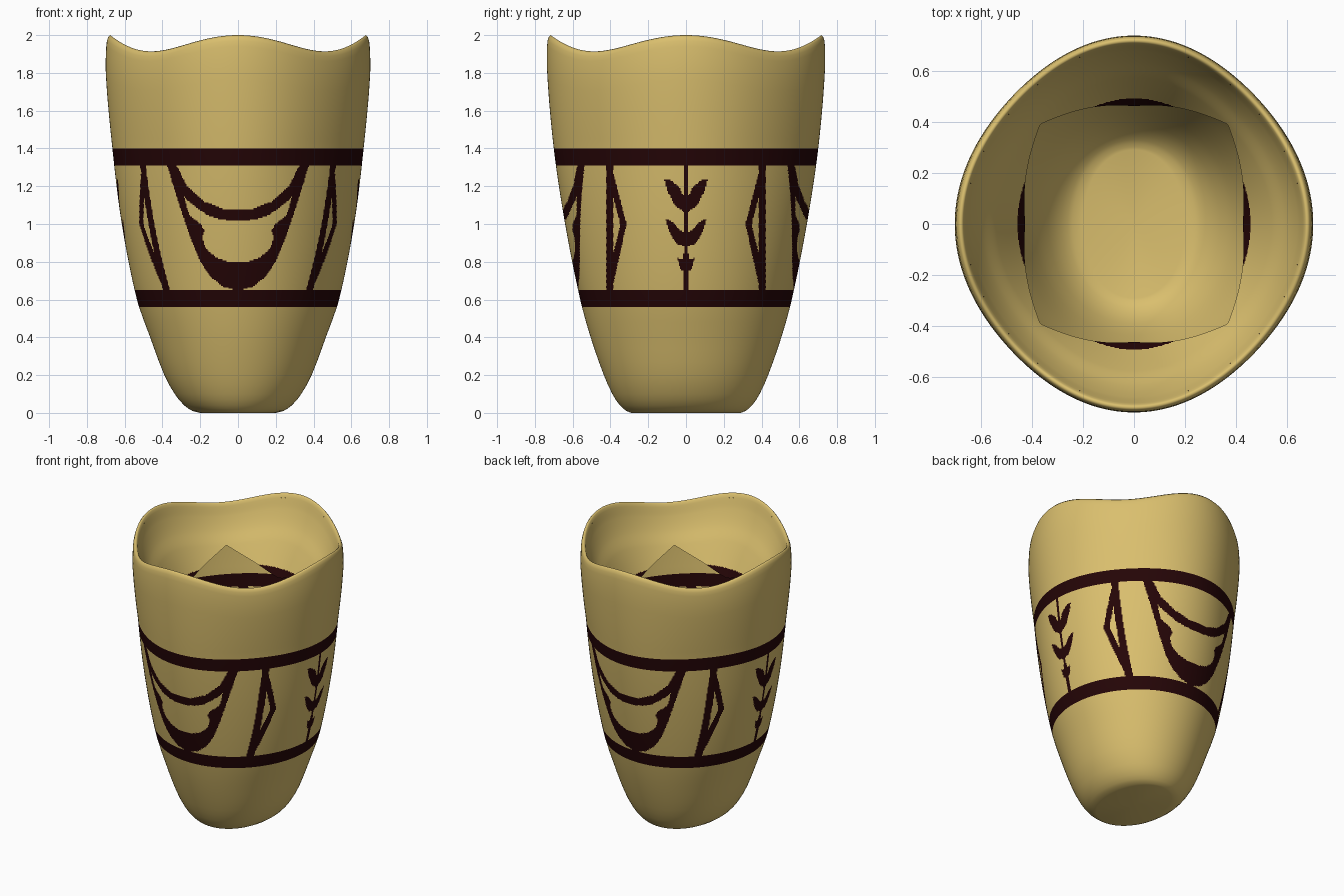
import bpy, bmesh, math

cube = bpy.data.objects.get("Cube")
if cube:
    bpy.data.objects.remove(cube)


def material(name, rgb):
    m = bpy.data.materials.new(name)
    m.use_nodes = True
    color = (*rgb, 1)
    m.diffuse_color = color
    bsdf = m.node_tree.nodes["Principled BSDF"]
    bsdf.inputs["Base Color"].default_value = color
    bsdf.inputs["Roughness"].default_value = 0.7
    return m


clay = material("tan clay", (0.70, 0.52, 0.155))
paint = material("dark maroon paint", (0.018, 0.0015, 0.002))

# Half width (x) and half depth (y) of the cup at each height
PROFILE = [(0, .20, .29), (.01, .24, .315), (.04, .285, .35), (.1, .335, .39),
           (.2, .39, .435), (.4, .465, .505), (.6, .535, .56), (1, .615, .64),
           (1.4, .665, .70), (1.8, .70, .735), (2, .695, .735)]
# How far the funnel-shaped liner stands inside the wall at each height
LINER = [(1.5, .25), (1.71, .155), (1.8, .105), (1.9, .06), (1.97, .035)]


def curve(table, z, k):
    """Smooth interpolation of column k of a table."""
    last = len(table) - 1
    i = 0
    while i < last - 1 and z > table[i + 1][0]:
        i += 1
    a, b = table[i], table[i + 1]
    p, q = table[max(i - 1, 0)], table[min(i + 2, last)]
    h = b[0] - a[0]
    t = min(max((z - a[0]) / h, 0), 1)
    m0 = (b[k] - p[k]) / (b[0] - p[0]) * h
    m1 = (q[k] - a[k]) / (q[0] - a[0]) * h
    return ((2*t**3 - 3*t*t + 1) * a[k] + (t**3 - 2*t*t + t) * m0
            + (3*t*t - 2*t**3) * b[k] + (t**3 - t*t) * m1)


def wall_point(z, inset, ang):
    """Point on the cup wall; the lip waves up and down four times."""
    wave = math.cos(4 * ang)
    bulge = 1 - (min(z, 1.4) / 1.4 * 0.055 - 0.015) * (1 - wave) / 2
    height = z
    if z > 1.4:
        lip = 1.957 + 0.043 * wave
        height = 1.4 + (z - 1.4) * (lip - 1.4) / 0.6
    return ((curve(PROFILE, z, 1) - inset) * bulge * math.cos(ang),
            (curve(PROFILE, z, 2) - inset) * bulge * math.sin(ang), height)


def inside(u, v, poly):
    hit = False
    for (x1, y1), (x2, y2) in zip(poly, poly[1:] + poly[:1]):
        if (y1 > v) != (y2 > v) and u < (x2 - x1) * (v - y1) / (y2 - y1) + x1:
            hit = not hit
    return hit


# Painted motifs, as right halves that are mirrored
SWAG = [(-.1, .65), (.02, .65), (.08, .67), (.14, .715), (.20, .80), (.26, .95),
        (.32, 1.13), (.375, 1.31), (.325, 1.31), (.27, 1.2), (.18, 1.12),
        (.08, 1.08), (-.1, 1.07)]
SWAG_HOLE = [(-.1, .795), (.05, .80), (.12, .825), (.17, .87), (.19, .93),
             (.178, .97), (.20, 1.0), (.26, 1.05), (.285, 1.145), (.25, 1.11),
             (.16, 1.045), (.08, 1.022), (-.1, 1.015)]
LEAVES = [
    [(-.02, 1.04), (.06, 1.10), (.10, 1.18), (.115, 1.235), (.085, 1.235),
     (.04, 1.20), (.012, 1.15), (-.02, 1.15)],
    [(-.02, .875), (.05, .895), (.085, .95), (.11, 1.03), (.07, 1.01),
     (.03, .965), (-.02, .945)],
    [(-.02, .73), (.03, .76), (.045, .82), (-.02, .81)]]
DIAMOND = [(.39, 1.29), (.315, 1.0), (.39, .66)]
DIAMOND_HOLE = [(.387, 1.15), (.348, 1.0), (.387, .83)]


def painted(x, y, z):
    x, y = abs(x), abs(y)
    if .56 < z < .65 or 1.31 < z < 1.40:
        return True
    if not .65 < z < 1.31:
        return False
    if y > .422:                                   # front and back swags
        return inside(x, z, SWAG) and not inside(x, z, SWAG_HOLE)
    if y < .012 or y > .385:                       # plant stem, corner bars
        return True
    if inside(y, z, DIAMOND):
        return not inside(y, z, DIAMOND_HOLE)
    return any(inside(y, z, leaf) for leaf in LEAVES)


def build(name, cols, rows, rule, base=None):
    """Skin rows of points; each row is a function of the angle."""
    bm = bmesh.new()
    angles = [2 * math.pi * (i + .5) / cols for i in range(cols)]
    rings = [[bm.verts.new(row(a)) for a in angles] for row in rows]
    for low, high in zip(rings, rings[1:]):
        for i in range(cols):
            j = (i + 1) % cols
            f = bm.faces.new((low[i], low[j], high[j], high[i]))
            f.material_index = int(rule(*f.calc_center_median()))
    if base is not None:
        centre = bm.verts.new((0, 0, base))
        for i in range(cols):
            bm.faces.new((rings[0][(i + 1) % cols], rings[0][i], centre))
    for f in bm.faces:
        f.smooth = True
    mesh = bpy.data.meshes.new(name)
    bm.to_mesh(mesh)
    bm.free()
    mesh.materials.append(clay)
    mesh.materials.append(paint)
    bpy.context.collection.objects.link(bpy.data.objects.new(name, mesh))


def level(z, inset=0):
    return lambda a: wall_point(z, inset, a)


# Thin painted shell with a rounded lip
shell = [level(z) for z in (0, .004, .01, .02, .04, .07, .1, .15, .2, .27, .34, .41, .48)]
shell += [level(.56 + .0075 * i) for i in range(12)]
shell += [level(.65 + .0075 * i) for i in range(88)]
shell += [level(1.31 + .0075 * i) for i in range(12)]
shell += [level(1.4 + .06 * i) for i in range(10)]
shell += [level(1.97, .002), level(1.99, .008), level(2.0, .018),
          level(1.99, .028), level(1.97, .035)]
build("cup_body", 640, shell, painted, base=0)


# Funnel liner: hangs from the lip, its lower edge notched at four corners
def liner_row(s):
    def point(a):
        corner = 1 - abs((a % (math.pi / 2)) / (math.pi / 4) - 1)
        edge = 1.5 + .21 * corner ** 1.5
        z = 1.97 + (edge - 1.97) * s
        return wall_point(z, curve(LINER, z, 1), a)
    return point


build("inner_liner", 320, [liner_row(i / 80) for i in range(81)],
      lambda x, y, z: z < 1.555)
